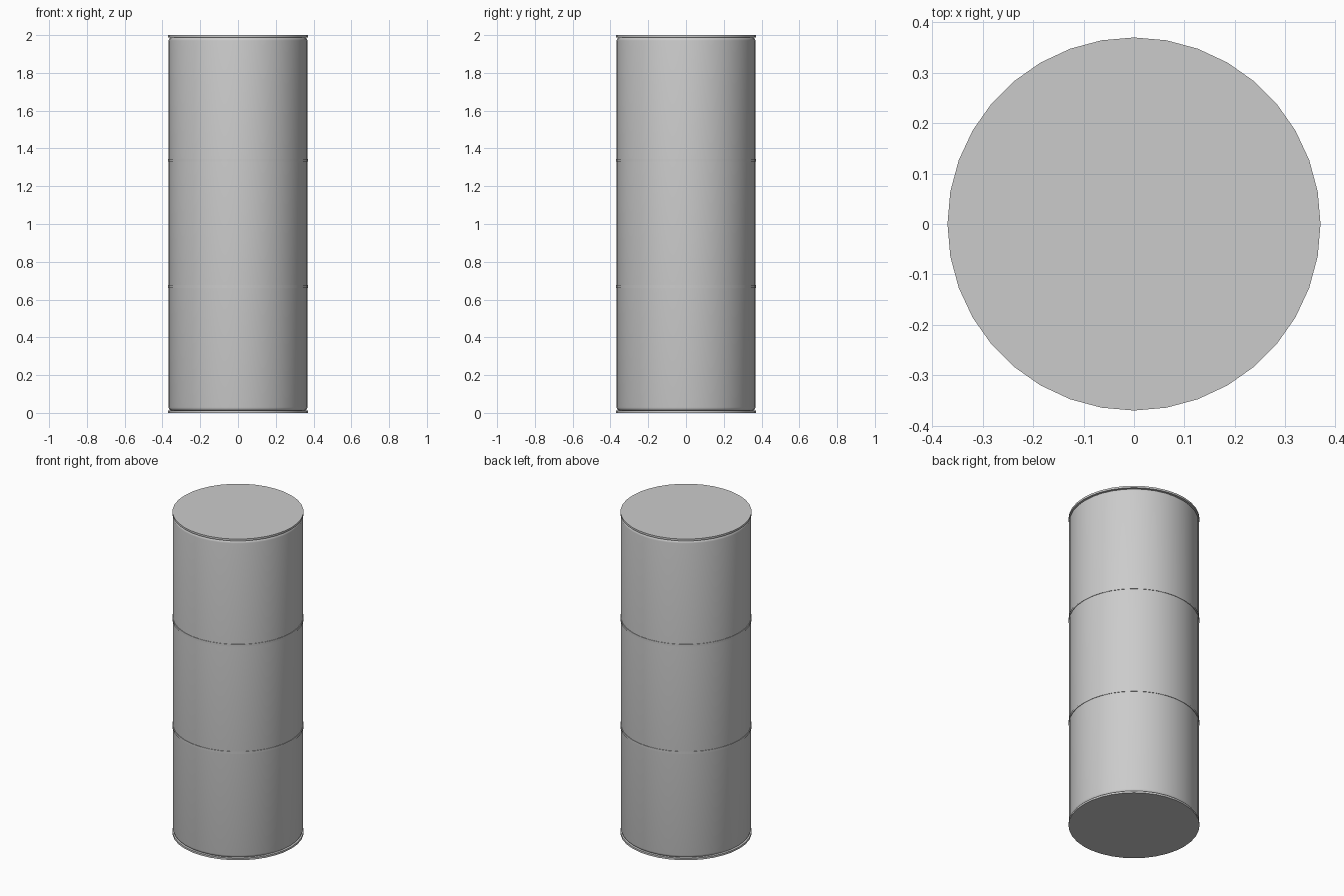
import bpy
import math

SIDES = 36
RADIUS = 0.37      # rims and bands
BODY = 0.367       # barrel wall
FILLET = 0.018     # rounded shoulder of the barrel wall

cube = bpy.data.objects.get("Cube")
if cube:
    bpy.data.objects.remove(cube, do_unlink=True)

grey = bpy.data.materials.new("plain_grey")
grey.use_nodes = True
colour = (0.6, 0.6, 0.6, 1)
grey.diffuse_color = colour
grey.node_tree.nodes["Principled BSDF"].inputs["Base Color"].default_value = colour


def disc(name, radius, low, high):
    """Closed upright cylinder between two heights."""
    bpy.ops.mesh.primitive_cylinder_add(vertices=SIDES, radius=radius, depth=high - low,
                                        location=(0, 0, (low + high) / 2))
    obj = bpy.context.object
    obj.name = name
    obj.data.materials.append(grey)
    return obj


def smooth(obj):
    bpy.ops.object.select_all(action="DESELECT")
    obj.select_set(True)
    bpy.context.view_layer.objects.active = obj
    bpy.ops.object.shade_smooth_by_angle(angle=math.radians(35))


# Barrel wall with rounded shoulders
barrel = disc("barrel_body", BODY, 0.011, 1.989)
bevel = barrel.modifiers.new("shoulders", "BEVEL")
bevel.width = FILLET
bevel.segments = 4
bevel.limit_method = "ANGLE"
bevel.angle_limit = math.radians(60)
bpy.ops.object.modifier_apply(modifier=bevel.name)
smooth(barrel)

# Flat end rims
smooth(disc("bottom_rim", RADIUS, 0, 0.012))
smooth(disc("top_rim", RADIUS, 1.988, 2))

# Thin bands at one third and two thirds of the height
for name, z in (("lower_band", 0.669), ("upper_band", 1.337)):
    smooth(disc(name, RADIUS, z - 0.007, z + 0.007))
